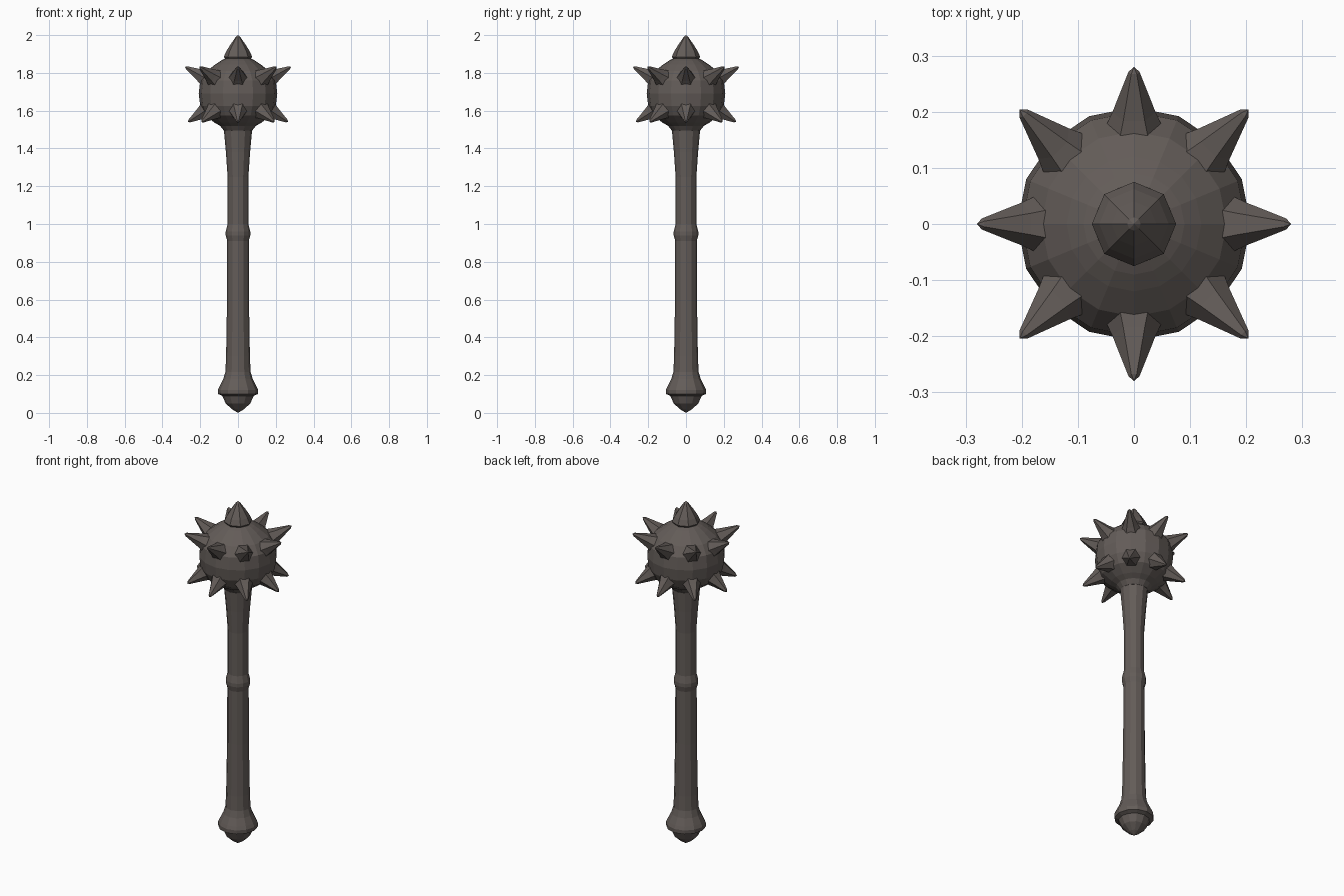
import bpy, bmesh, math
from mathutils import Vector

if "Cube" in bpy.data.objects:
    bpy.data.objects.remove(bpy.data.objects["Cube"])

iron = bpy.data.materials.new("dark_iron")
iron.diffuse_color = (0.125, 0.107, 0.098, 1)
iron.use_nodes = True
iron.node_tree.nodes["Principled BSDF"].inputs["Base Color"].default_value = iron.diffuse_color


def finish(name, bm):
    bmesh.ops.recalc_face_normals(bm, faces=bm.faces)
    me = bpy.data.meshes.new(name)
    bm.to_mesh(me)
    bm.free()
    me.materials.append(iron)
    ob = bpy.data.objects.new(name, me)
    bpy.context.collection.objects.link(ob)
    return ob


def lathe(name, profile, sides):
    """Closed solid of revolution from (radius, z) rings."""
    bm = bmesh.new()
    rings = []
    for r, z in profile:
        n = 1 if r == 0 else sides
        rings.append([bm.verts.new((r * math.cos(2 * math.pi * i / sides),
                                    r * math.sin(2 * math.pi * i / sides), z)) for i in range(n)])
    for a, b in zip(rings, rings[1:]):
        for i in range(sides):
            j = (i + 1) % sides
            loop = [a[i % len(a)], a[j % len(a)], b[j % len(b)], b[i % len(b)]]
            bm.faces.new(list(dict.fromkeys(loop)))
    for end in (rings[0], rings[-1]):
        if len(end) > 1:
            bm.faces.new(end)
    return finish(name, bm)


# Pommel with a rounded lip and a blunt point
lathe("pommel", [(0, 0.0), (0.03, 0.018), (0.065, 0.05), (0.083, 0.09), (0.105, 0.1),
                 (0.106, 0.122), (0.098, 0.14), (0.078, 0.18), (0.066, 0.22)], 12)

# Shaft with a raised grip ring and flared top
lathe("shaft", [(0.068, 0.19), (0.063, 0.3), (0.058, 0.6), (0.057, 0.91), (0.065, 0.94),
                (0.065, 0.96), (0.055, 1.0), (0.055, 1.25), (0.064, 1.38), (0.074, 1.49),
                (0.078, 1.52)], 12)

# Head: squat ball with a collar below and above
lathe("head", [(0.075, 1.495), (0.095, 1.52), (0.125, 1.537), (0.175, 1.575), (0.2, 1.625),
               (0.208, 1.69), (0.2, 1.76), (0.165, 1.81), (0.12, 1.845), (0.09, 1.865),
               (0.07, 1.875)], 16)

# Top spike
lathe("top_spike", [(0.06, 1.865), (0.075, 1.885), (0.062, 1.915), (0.04, 1.95),
                    (0.012, 1.99), (0, 2.0)], 8)


# Two rows of eight side spikes
def spike(name, base, tip, width):
    ob = lathe(name, [(width, 0), (width * 0.62, 0.38), (width * 0.16, 0.93), (0, 1)], 6)
    d = tip - base
    q = d.to_track_quat('Z', 'Y')
    for v in ob.data.vertices:
        c = v.co.copy()
        c.z *= d.length
        v.co = base + q @ c


for row, (r0, z0, r1, z1) in {"upper": (0.15, 1.76, 0.283, 1.832),
                              "lower": (0.15, 1.615, 0.268, 1.54)}.items():
    for k in range(8):
        a = k * math.pi / 4
        u = Vector((math.cos(a), math.sin(a), 0))
        grow = 1.02 if k % 2 else 0.99
        spike(f"{row}_spike_{k + 1}", u * r0 + Vector((0, 0, z0)),
              u * r1 * grow + Vector((0, 0, z1)), 0.062)
